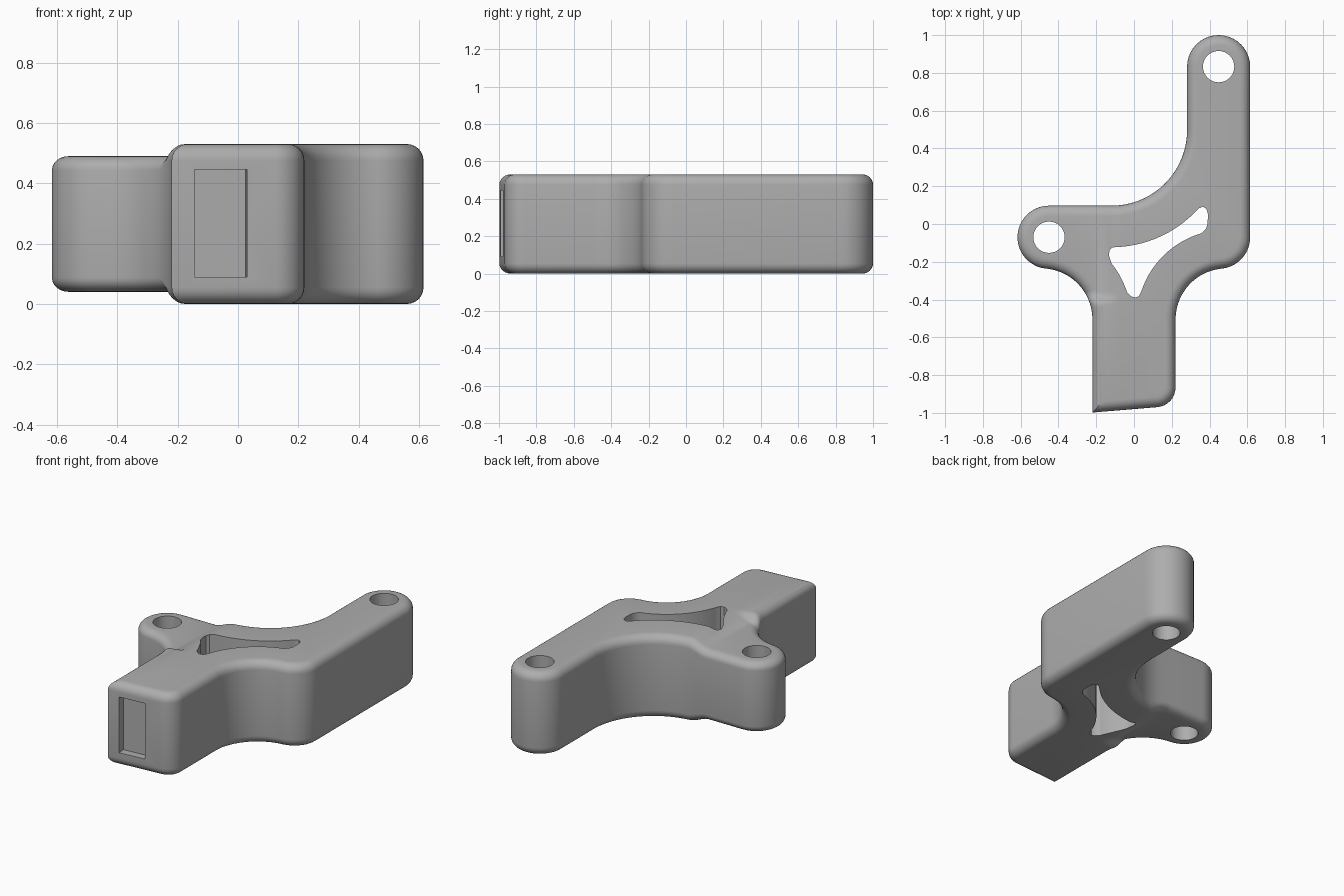
import bpy, bmesh
from math import sin, cos, radians
from mathutils import Matrix, Vector

if "Cube" in bpy.data.objects:
    bpy.data.objects.remove(bpy.data.objects["Cube"])

HEIGHT, ROUND = 0.53, 0.055


def arc(cx, cy, r, a0, a1, n):
    return [(cx + r * cos(radians(a0 + (a1 - a0) * i / n)),
             cy + r * sin(radians(a0 + (a1 - a0) * i / n))) for i in range(n + 1)]


def prism(points, z0, z1):
    """Extrude a closed outline into a solid bmesh."""
    bm = bmesh.new()
    face = bm.faces.new([bm.verts.new((x, y, z0)) for x, y in points])
    top = bmesh.ops.extrude_face_region(bm, geom=[face])["geom"]
    bmesh.ops.translate(bm, vec=(0, 0, z1 - z0),
                        verts=[v for v in top if isinstance(v, bmesh.types.BMVert)])
    bmesh.ops.recalc_face_normals(bm, faces=bm.faces)
    return bm


def make_object(name, bm):
    mesh = bpy.data.meshes.new(name)
    bm.to_mesh(mesh)
    bm.free()
    obj = bpy.data.objects.new(name, mesh)
    bpy.context.collection.objects.link(obj)
    return obj


def smooth(t):
    t = max(0.0, min(1.0, t))
    return t * t * (3 - 2 * t)


# Bracket outline: front block, right corner, long arm, inner sweep, left ear
outline = [(-0.22, -0.998)]
outline += arc(0.115, -0.865, 0.105, -85, 0, 8)
outline += arc(0.49, -0.505, 0.27, 180, 96, 14)
outline += arc(0.448, -0.07, 0.167, -84, 0, 10)
outline += arc(0.448, 0.833, 0.167, 0, 180, 20)
outline += arc(-0.119, 0.497, 0.4, 0, -90, 18)
outline += arc(-0.45, -0.07, 0.167, 90, 264, 20)
outline += arc(-0.49, -0.505, 0.27, 84, 0, 14)
bm = prism(outline, 0, HEIGHT)

# Rounded top and bottom rims
rims = [e for e in bm.edges if abs(e.verts[0].co.z - e.verts[1].co.z) < 1e-5]
bmesh.ops.bevel(bm, geom=rims, offset=ROUND, offset_type='OFFSET', segments=6,
                profile=0.5, affect='EDGES', clamp_overlap=False)

# Thinner left ear with a soft ramp up to the body
X0, X1, Y0, Y1 = -0.21, -0.07, -0.43, -0.36
for i in range(6):
    k = i / 5
    for co, no in (((X0 + (X1 - X0) * k, 0, 0), (1, 0, 0)),
                   ((0, Y0 + (Y1 - Y0) * k, 0), (0, 1, 0))):
        bmesh.ops.bisect_plane(bm, geom=bm.verts[:] + bm.edges[:] + bm.faces[:],
                               dist=1e-5, plane_co=co, plane_no=no)
for v in bm.verts:
    x, y, z = v.co
    amount = smooth((X1 - x) / (X1 - X0)) * smooth((y - Y0) / (Y1 - Y0))
    v.co.z = HEIGHT / 2 + (z - HEIGHT / 2) * (1 - 0.152 * amount)
bmesh.ops.triangulate(bm, faces=[f for f in bm.faces if len(f.verts) > 3])
bracket = make_object("bracket", bm)

# Three-pointed slot through the middle
slot = arc(-0.119, 0.497, 0.62, 272, 318, 14)
slot += [(0.365, 0.092), (0.383, 0.08), (0.391, 0.055), (0.39, 0.0), (0.38, -0.027)]
slot += arc(0.49, -0.505, 0.475, 106, 162, 14)
slot += [(0.025, -0.383), (0.005, -0.39), (-0.015, -0.383)]
slot += arc(-0.49, -0.505, 0.475, 17.5, 38.6, 8)
slot += [(-0.133, -0.165), (-0.129, -0.138), (-0.115, -0.124)]
cutters = [make_object("slot_cutter", prism(slot, -0.2, 0.8))]

# Bolt holes in the ear and arm
for name, x, y in (("ear_hole_cutter", -0.45, -0.07), ("arm_hole_cutter", 0.448, 0.833)):
    cutters.append(make_object(name, prism(arc(x, y, 0.083, 0, 348.75, 31), -0.2, 0.8)))

# Shallow rectangular pocket in the slanted front face
bm = bmesh.new()
bmesh.ops.create_cube(bm, size=1, matrix=Matrix.Translation(Vector((-0.0575, -0.985, 0.2675)))
                      @ Matrix.Rotation(radians(4.7), 4, 'Z')
                      @ Matrix.Diagonal((0.175, 0.1, 0.355, 1)))
cutters.append(make_object("pocket_cutter", bm))

bpy.context.view_layer.objects.active = bracket
bracket.select_set(True)
for cutter in cutters:
    mod = bracket.modifiers.new("cut", 'BOOLEAN')
    mod.operation, mod.solver, mod.object = 'DIFFERENCE', 'EXACT', cutter
    bpy.ops.object.modifier_apply(modifier=mod.name)
    bpy.data.objects.remove(cutter)

bpy.ops.object.shade_smooth_by_angle(angle=radians(30))
grey = bpy.data.materials.new("plain grey")
grey.diffuse_color = (0.42, 0.42, 0.42, 1)
grey.use_nodes = True
grey.node_tree.nodes["Principled BSDF"].inputs["Base Color"].default_value = grey.diffuse_color
bracket.data.materials.clear()
bracket.data.materials.append(grey)
for p in bracket.data.polygons:
    p.material_index = 0
